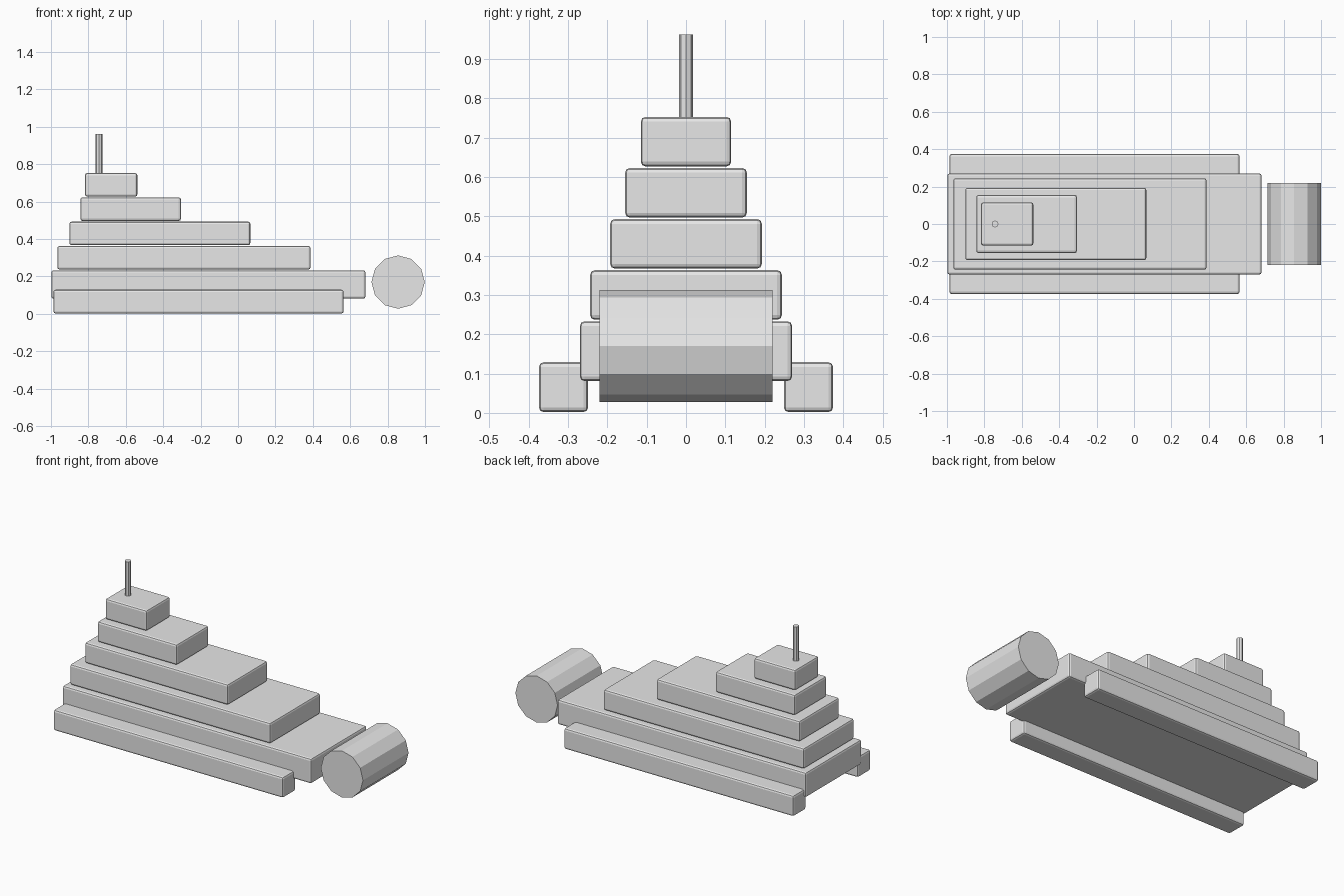
import bpy, math

if "Cube" in bpy.data.objects:
    bpy.data.objects.remove(bpy.data.objects["Cube"])

grey = bpy.data.materials.new("light_grey")
grey.diffuse_color = (0.8, 0.8, 0.8, 1)
grey.use_nodes = True
grey.node_tree.nodes["Principled BSDF"].inputs["Base Color"].default_value = grey.diffuse_color


def finish(ob, name):
    ob.name = name
    ob.data.materials.append(grey)
    return ob


def block(name, x, y, z):
    """Bevelled box given its (min, max) on each axis."""
    mid = [(a + b) / 2 for a, b in (x, y, z)]
    size = [b - a for a, b in (x, y, z)]
    bpy.ops.mesh.primitive_cube_add(size=1, location=mid)
    ob = finish(bpy.context.object, name)
    ob.scale = size
    bpy.ops.object.transform_apply(location=False, rotation=False, scale=True)
    bev = ob.modifiers.new("soft_edges", 'BEVEL')
    bev.width = 0.012
    bev.segments = 2
    return ob


def cylinder(name, sides, radius, depth, location, rotation=(0, 0, 0)):
    bpy.ops.mesh.primitive_cylinder_add(vertices=sides, radius=radius, depth=depth,
                                        location=location, rotation=rotation)
    return finish(bpy.context.object, name)


# Stepped body tiers: x min, x max, half width, z min, z max
tiers = [
    (-0.998, 0.682, 0.270, 0.081, 0.233),
    (-0.966, 0.388, 0.244, 0.237, 0.363),
    (-0.902, 0.066, 0.193, 0.367, 0.493),
    (-0.843, -0.305, 0.155, 0.497, 0.623),
    (-0.818, -0.538, 0.115, 0.627, 0.753),
]
for i, (x0, x1, w, z0, z1) in enumerate(tiers, 1):
    block(f"tier_{i}", (x0, x1), (-w, w), (z0, z1))

# Side rails
for side, name in ((-1, "rail_front"), (1, "rail_back")):
    block(name, (-0.987, 0.565), sorted((side * 0.249, side * 0.374)), (0.002, 0.129))

# Front roller lying across the body
cylinder("roller", 12, 0.1425, 0.44, (0.856, 0, 0.17), (math.pi / 2, 0, 0))

# Mast on the top tier
cylinder("mast", 8, 0.018, 0.215, (-0.743, 0, 0.8545))
